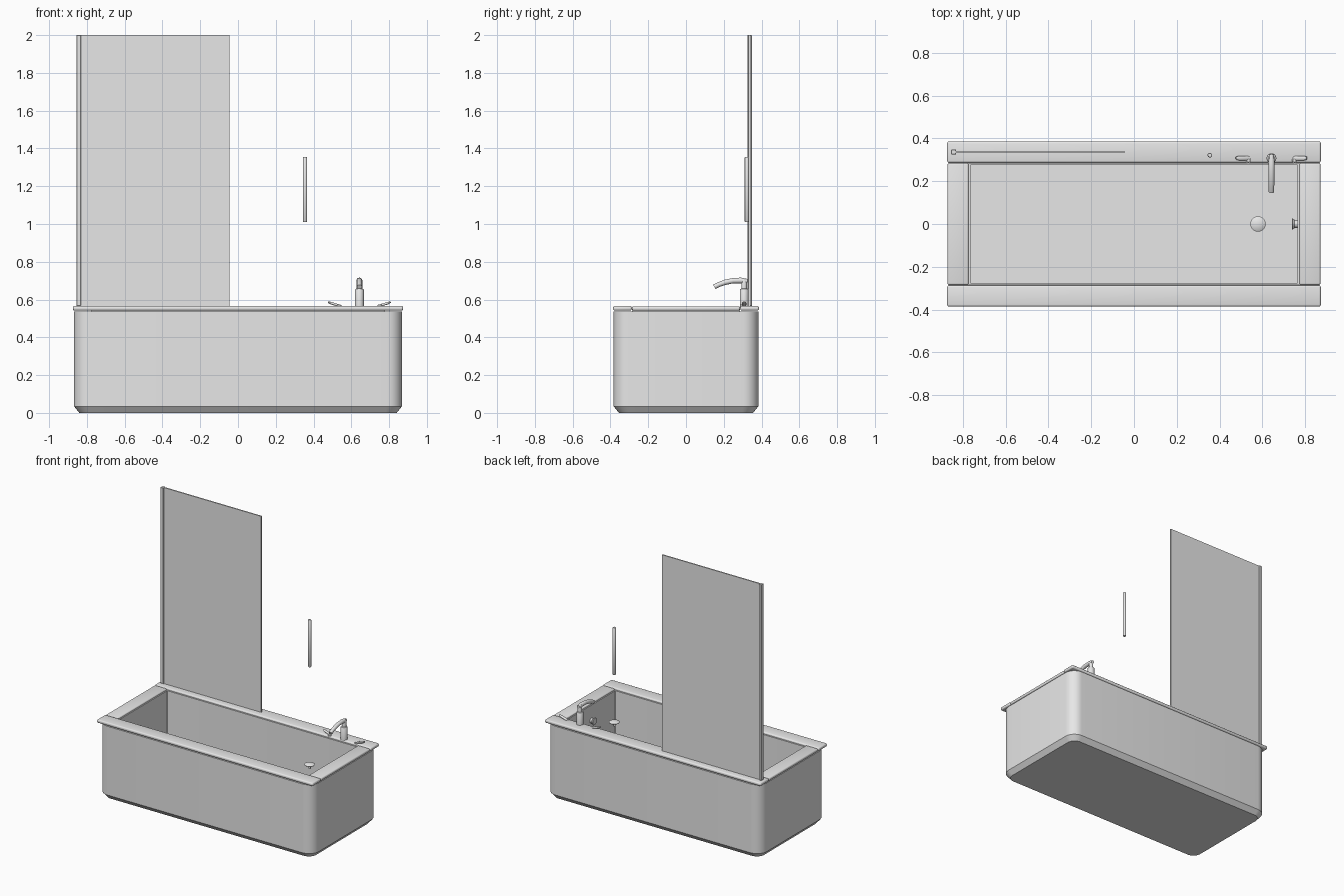
import bpy
import bmesh
from math import sin, cos, pi, radians
from mathutils import Vector

cube = bpy.data.objects.get("Cube")
if cube:
    bpy.data.objects.remove(cube, do_unlink=True)

grey = bpy.data.materials.new("plain_grey")
grey.use_nodes = True
grey.diffuse_color = (0.8, 0.8, 0.8, 1)
grey.node_tree.nodes["Principled BSDF"].inputs["Base Color"].default_value = (0.8, 0.8, 0.8, 1)


def finish(name, bm):
    bmesh.ops.recalc_face_normals(bm, faces=bm.faces)
    mesh = bpy.data.meshes.new(name)
    bm.to_mesh(mesh)
    bm.free()
    mesh.materials.append(grey)
    obj = bpy.data.objects.new(name, mesh)
    bpy.context.collection.objects.link(obj)
    bpy.ops.object.select_all(action="DESELECT")
    obj.select_set(True)
    bpy.context.view_layer.objects.active = obj
    bpy.ops.object.shade_smooth_by_angle(angle=radians(35))
    return obj


def loft(name, rings, closed=True):
    """Skin a list of equal-length point rings and cap both ends."""
    bm = bmesh.new()
    loops = [[bm.verts.new(p) for p in ring] for ring in rings]
    n = len(loops[0])
    for a, b in zip(loops, loops[1:]):
        for i in range(n):
            j = (i + 1) % n
            bm.faces.new((a[i], a[j], b[j], b[i]))
    if closed:
        bm.faces.new(loops[0])
        bm.faces.new(loops[-1])
    return finish(name, bm)


def rounded_ring(hx, hy, r, z, steps=8):
    pts = []
    for k, (sx, sy) in enumerate(((1, 1), (-1, 1), (-1, -1), (1, -1))):
        for i in range(steps + 1):
            a = (k + i / steps) * pi / 2
            pts.append((sx * (hx - r) + r * cos(a), sy * (hy - r) + r * sin(a), z))
    return pts


def box(name, lo, hi, bevel=0.0, segments=3):
    bm = bmesh.new()
    bmesh.ops.create_cube(bm, size=1)
    lo, hi = Vector(lo), Vector(hi)
    for v in bm.verts:
        v.co = Vector([(lo[i] + hi[i]) / 2 + v.co[i] * (hi[i] - lo[i]) for i in range(3)])
    if bevel:
        bmesh.ops.bevel(bm, geom=bm.edges[:], offset=bevel, segments=segments,
                        profile=0.5, affect="EDGES")
    return finish(name, bm)


def tube(name, path, radii, sides=20, squash=1.0):
    """Sweep a round section along a path, with a radius at each point."""
    path = [Vector(p) for p in path]
    rings = []
    for i, p in enumerate(path):
        d = path[min(i + 1, len(path) - 1)] - path[max(i - 1, 0)]
        d.normalize()
        side = Vector((1, 0, 0)) if abs(d.x) < 0.5 else Vector((0, 1, 0))
        up = d.cross(side).normalized()
        side = up.cross(d).normalized()
        rings.append([p + radii[i] * (side * cos(2 * pi * k / sides)
                                      + up * squash * sin(2 * pi * k / sides))
                      for k in range(sides)])
    return loft(name, rings)


def turned(name, x, y, profile, sides=24):
    """Turn a (radius, height) profile about a vertical axis."""
    return loft(name, [[(x + r * cos(2 * pi * k / sides), y + r * sin(2 * pi * k / sides), z)
                        for k in range(sides)] for r, z in profile])


# Tub shell with chamfered foot and deep rectangular basin
loft("tub_shell", [
    rounded_ring(0.84, 0.355, 0.06, 0),
    rounded_ring(0.868, 0.383, 0.08, 0.035),
    rounded_ring(0.868, 0.383, 0.08, 0.538),
    rounded_ring(0.776, 0.286, 0.006, 0.538),
    rounded_ring(0.776, 0.286, 0.006, 0.553),
    rounded_ring(0.766, 0.276, 0.005, 0.553),
    rounded_ring(0.766, 0.276, 0.005, 0.06),
])

# Rim boards: long ones front and back, short ones between them
for s, word in ((-1, "front"), (1, "back")):
    ys = sorted((s * 0.287, s * 0.386))
    box(word + "_rim", (-0.874, ys[0], 0.542), (0.874, ys[1], 0.566), 0.009)
for s, word in ((-1, "right"), (1, "left")):
    xs = sorted((s * 0.774, s * 0.872))
    box(word + "_rim", (xs[0], -0.285, 0.542), (xs[1], 0.285, 0.564), 0.008)

# Shower screen and its wall post
box("screen_panel", (-0.834, 0.332, 0.566), (-0.045, 0.341, 2.0))
box("screen_post", (-0.855, 0.325, 0.566), (-0.832, 0.349, 2.0), 0.002, 1)

# Hand shower bar
turned("hand_shower", 0.355, 0.322, [(0.009, 1.01), (0.011, 1.013), (0.011, 1.352), (0.009, 1.355)])

# Mixer tap
TAP_X, TAP_Y = 0.643, 0.308
turned("tap_body", TAP_X, TAP_Y, [(0.023, 0.56), (0.023, 0.653), (0.021, 0.656),
                                  (0.015, 0.658), (0.015, 0.70), (0.011, 0.709)])
tube("tap_spout", [(TAP_X, 0.325, 0.697), (TAP_X, 0.29, 0.701), (TAP_X, 0.25, 0.70),
                   (TAP_X, 0.21, 0.692), (TAP_X, 0.175, 0.68), (TAP_X, 0.15, 0.667)],
     [0.012, 0.015, 0.014, 0.014, 0.013, 0.013])
for s, word in ((-1, "right"), (1, "left")):
    tube(word + "_tap_lever", [(TAP_X + s * d, TAP_Y, z) for d, z in
                               ((0.103, 0.566), (0.115, 0.57), (0.15, 0.581), (0.166, 0.587))],
         [0.008, 0.011, 0.011, 0.007], squash=0.6)
    turned(word + "_tap_stem", TAP_X + s * 0.108, 0.298, [(0.012, 0.555), (0.012, 0.57), (0.008, 0.573)])

# Drain plug and overflow cap
turned("drain_plug", 0.58, 0, [(0.008, 0.45), (0.008, 0.474), (0.034, 0.476),
                               (0.036, 0.48), (0.026, 0.486), (0.006, 0.489)])
tube("overflow_cap", [(0.768, 0, 0.44), (0.752, 0, 0.44), (0.742, 0, 0.44), (0.738, 0, 0.44)],
     [0.018, 0.018, 0.027, 0.024])
